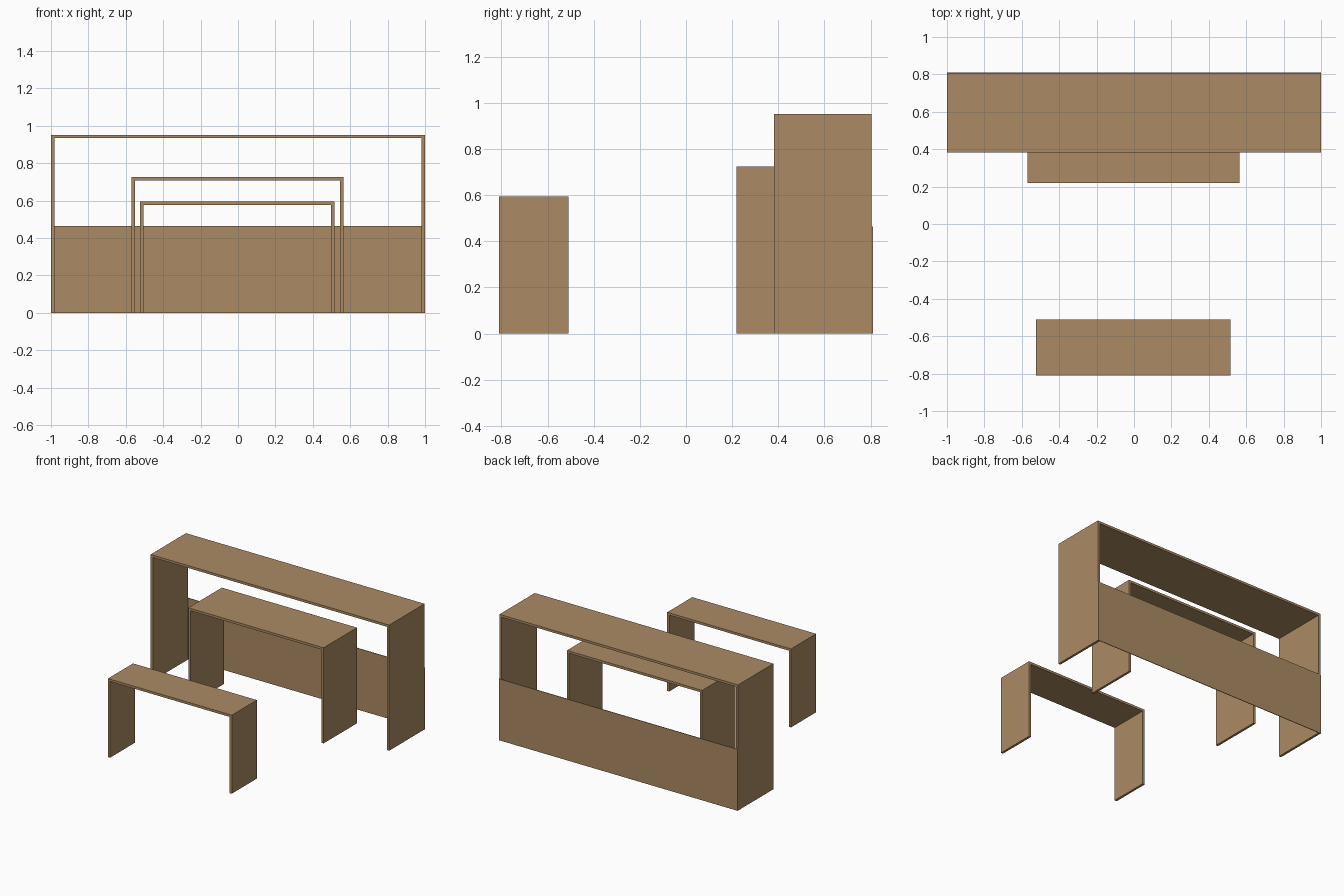
import bpy
import bmesh
from mathutils import Vector

cube = bpy.data.objects.get("Cube")
if cube:
    bpy.data.objects.remove(cube, do_unlink=True)

# One wood colour for all furniture
wood = bpy.data.materials.new("light_wood")
wood.use_nodes = True
colour = (0.407, 0.258, 0.127, 1)
wood.diffuse_color = colour
wood.node_tree.nodes["Principled BSDF"].inputs["Base Color"].default_value = colour


def extrude_profile(name, profile, front, back):
    """Extrude an x-z outline from the front y to the back y."""
    bm = bmesh.new()
    face = bm.faces.new([bm.verts.new((x, front, z)) for x, z in profile])
    result = bmesh.ops.extrude_face_region(bm, geom=[face])
    moved = [v for v in result["geom"] if isinstance(v, bmesh.types.BMVert)]
    bmesh.ops.translate(bm, verts=moved, vec=Vector((0, back - front, 0)))
    bmesh.ops.recalc_face_normals(bm, faces=bm.faces)
    mesh = bpy.data.meshes.new(name)
    bm.to_mesh(mesh)
    bm.free()
    mesh.materials.append(wood)
    obj = bpy.data.objects.new(name, mesh)
    bpy.context.collection.objects.link(obj)
    return obj


def board_frame(name, left, right, front, back, height, board=0.018):
    """Top board and two full-depth side boards as one arch."""
    a, b, h = left + board, right - board, height - board
    outline = [(left, 0), (left, height), (right, height), (right, 0),
               (b, 0), (b, h), (a, h), (a, 0)]
    return extrude_profile(name, outline, front, back)


# Bench, low table and tall desk
board_frame("bench", -0.523, 0.515, -0.81, -0.51, 0.595)
board_frame("table", -0.57, 0.563, 0.22, 0.62, 0.725)
board_frame("desk_frame", -1, 1, 0.382, 0.805, 0.952)

# Thin panel closing the lower back of the desk
extrude_profile("desk_back_panel",
                [(-1, 0), (-1, 0.465), (1, 0.465), (1, 0)], 0.805, 0.81)
